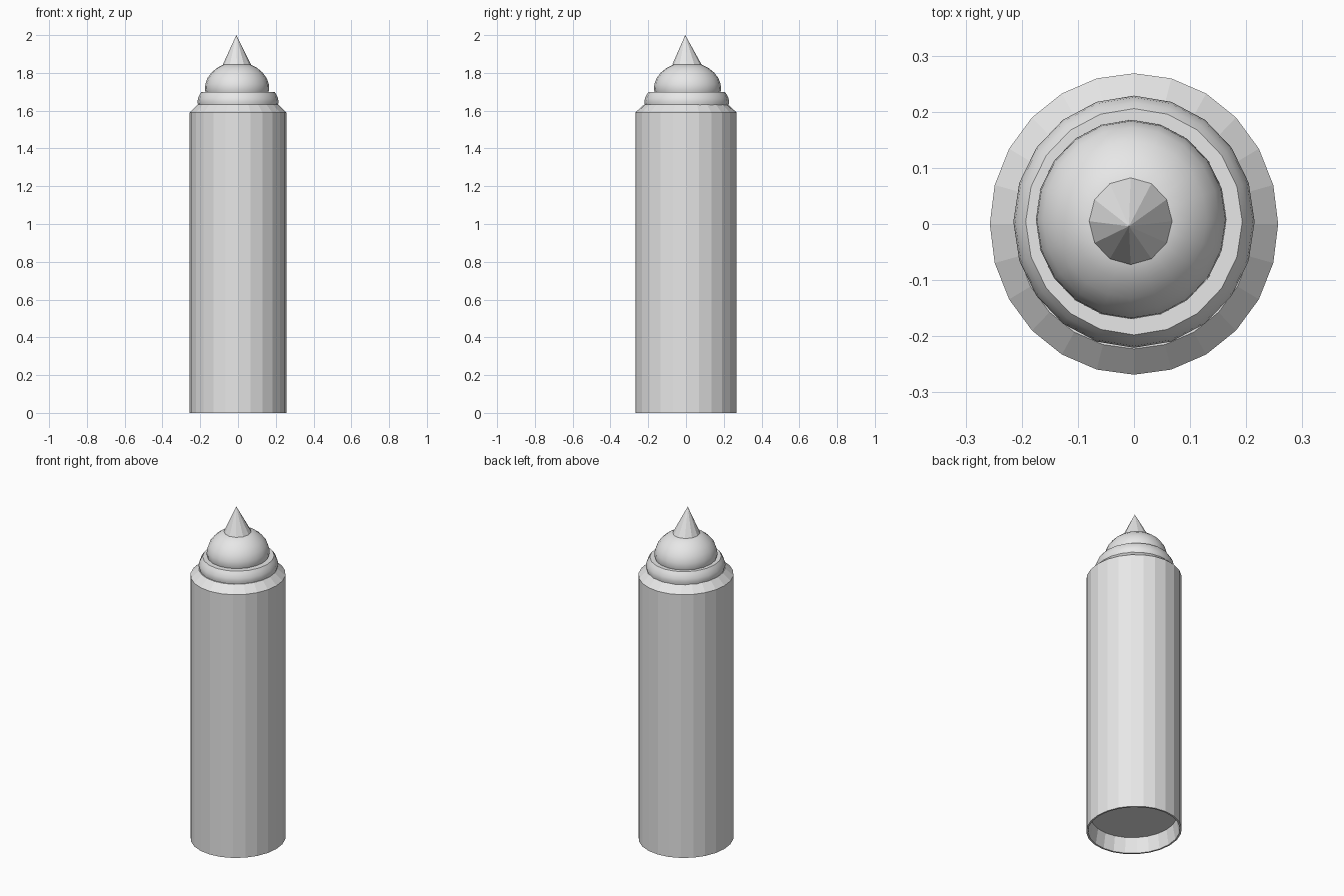
import bpy
import bmesh
import math

old = bpy.data.objects.get("Cube")
if old:
    bpy.data.objects.remove(old, do_unlink=True)

# Single plain grey
grey = bpy.data.materials.new("plain_grey")
grey.use_nodes = True
colour = (0.8, 0.8, 0.8, 1)
grey.diffuse_color = colour
grey.node_tree.nodes["Principled BSDF"].inputs["Base Color"].default_value = colour

Y_STRETCH = 1.045  # the cross-section is slightly oval


def lathe(name, profile, sides, centre=(0, 0), tip=None, smooth=None):
    """Revolve (radius, z) points; radius 0 closes the surface at one vertex."""
    bm = bmesh.new()
    rings = []
    for r, z in profile:
        if r == 0:
            x, y = tip or centre
            rings.append([bm.verts.new((x, y, z))] * sides)
            continue
        ring = []
        for i in range(sides):
            a = math.tau * i / sides
            ring.append(bm.verts.new((centre[0] + r * math.cos(a),
                                      centre[1] + r * Y_STRETCH * math.sin(a), z)))
        rings.append(ring)
    for low, high in zip(rings, rings[1:]):
        for i in range(sides):
            j = (i + 1) % sides
            corners = list(dict.fromkeys((low[i], low[j], high[j], high[i])))
            bm.faces.new(corners)
    bmesh.ops.recalc_face_normals(bm, faces=bm.faces)
    mesh = bpy.data.meshes.new(name)
    bm.to_mesh(mesh)
    bm.free()
    mesh.materials.append(grey)
    obj = bpy.data.objects.new(name, mesh)
    bpy.context.collection.objects.link(obj)
    if smooth:
        bpy.ops.object.select_all(action="DESELECT")
        obj.select_set(True)
        bpy.context.view_layer.objects.active = obj
        bpy.ops.object.shade_smooth_by_angle(angle=math.radians(smooth))
    return obj


# Faceted tube with a recessed base and a sloped shoulder
lathe("body", [(0, 0.09), (0.232, 0.09), (0.247, 0), (0.257, 0),
               (0.257, 1.59), (0.213, 1.632), (0, 1.632)], 24)

# Rounded collar on the shoulder
lathe("collar", [(0, 1.62), (0.209, 1.62), (0.215, 1.645), (0.212, 1.665),
                 (0.203, 1.685), (0.193, 1.7), (0, 1.7)],
      20, centre=(0, 0.004), smooth=35)

# Domed cap
lathe("dome", [(0, 1.69), (0.163, 1.69), (0.17, 1.71), (0.168, 1.74),
               (0.157, 1.772), (0.134, 1.803), (0.105, 1.827),
               (0.07, 1.845), (0, 1.845)],
      20, centre=(-0.005, 0.008), smooth=35)

# Pointed nozzle with a slightly off-centre tip
lathe("nozzle", [(0, 1.84), (0.074, 1.845), (0, 2)],
      12, centre=(-0.006, 0.005), tip=(-0.009, -0.004))
